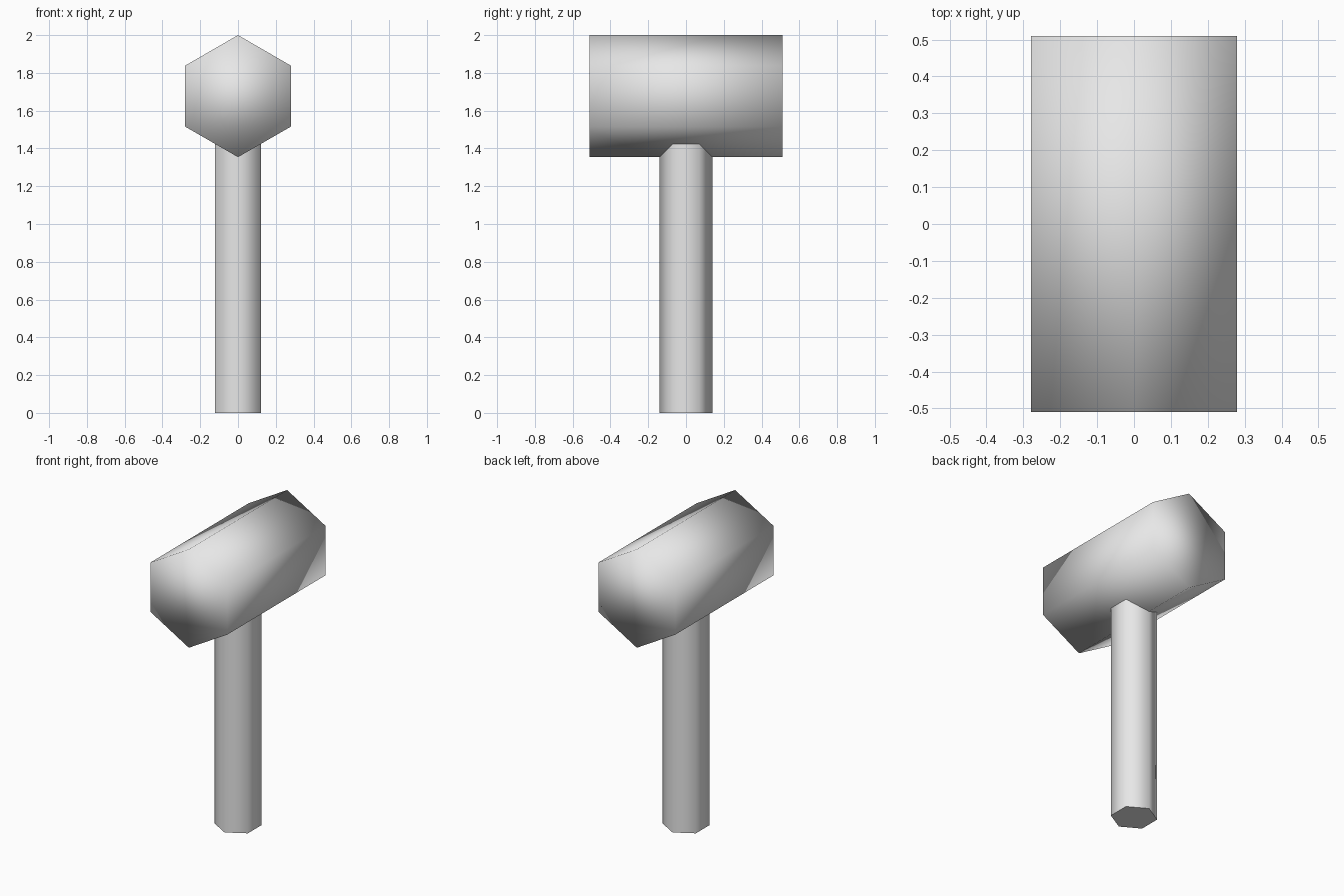
import bpy
import bmesh
import math
from mathutils import Matrix

cube = bpy.data.objects.get("Cube")
if cube:
    bpy.data.objects.remove(cube, do_unlink=True)

grey = bpy.data.materials.new("plain_grey")
grey.use_nodes = True
grey.diffuse_color = (0.8, 0.8, 0.8, 1)
grey.node_tree.nodes["Principled BSDF"].inputs["Base Color"].default_value = (0.8, 0.8, 0.8, 1)


def hex_prism(name, radius, length, matrix, sharp_caps):
    """Six-sided prism with one corner on its local y axis, smooth round the sides."""
    bm = bmesh.new()
    bmesh.ops.create_cone(bm, cap_ends=True, segments=6, radius1=radius,
                          radius2=radius, depth=length,
                          matrix=matrix @ Matrix.Rotation(math.pi / 2, 4, 'Z')
                          @ Matrix.Rotation(math.pi / 2, 4, 'Z'))
    for face in bm.faces:
        is_cap = len(face.verts) == 6
        face.smooth = not (is_cap and sharp_caps)
        if is_cap and sharp_caps:
            for edge in face.edges:
                edge.smooth = False
    mesh = bpy.data.meshes.new(name)
    bm.to_mesh(mesh)
    bm.free()
    mesh.materials.append(grey)
    obj = bpy.data.objects.new(name, mesh)
    bpy.context.collection.objects.link(obj)
    return obj


# Mallet head: lies along y, a corner at top and bottom, smooth over its ends
hex_prism("mallet_head", 0.323, 1.02,
          Matrix.Translation((0, 0, 1.677)) @ Matrix.Rotation(math.pi / 2, 4, 'X'), False)

# Handle: upright, ends inside the head, crisp flat base
handle_top = 1.5
hex_prism("handle", 0.14, handle_top, Matrix.Translation((0, 0, handle_top / 2)), True)
